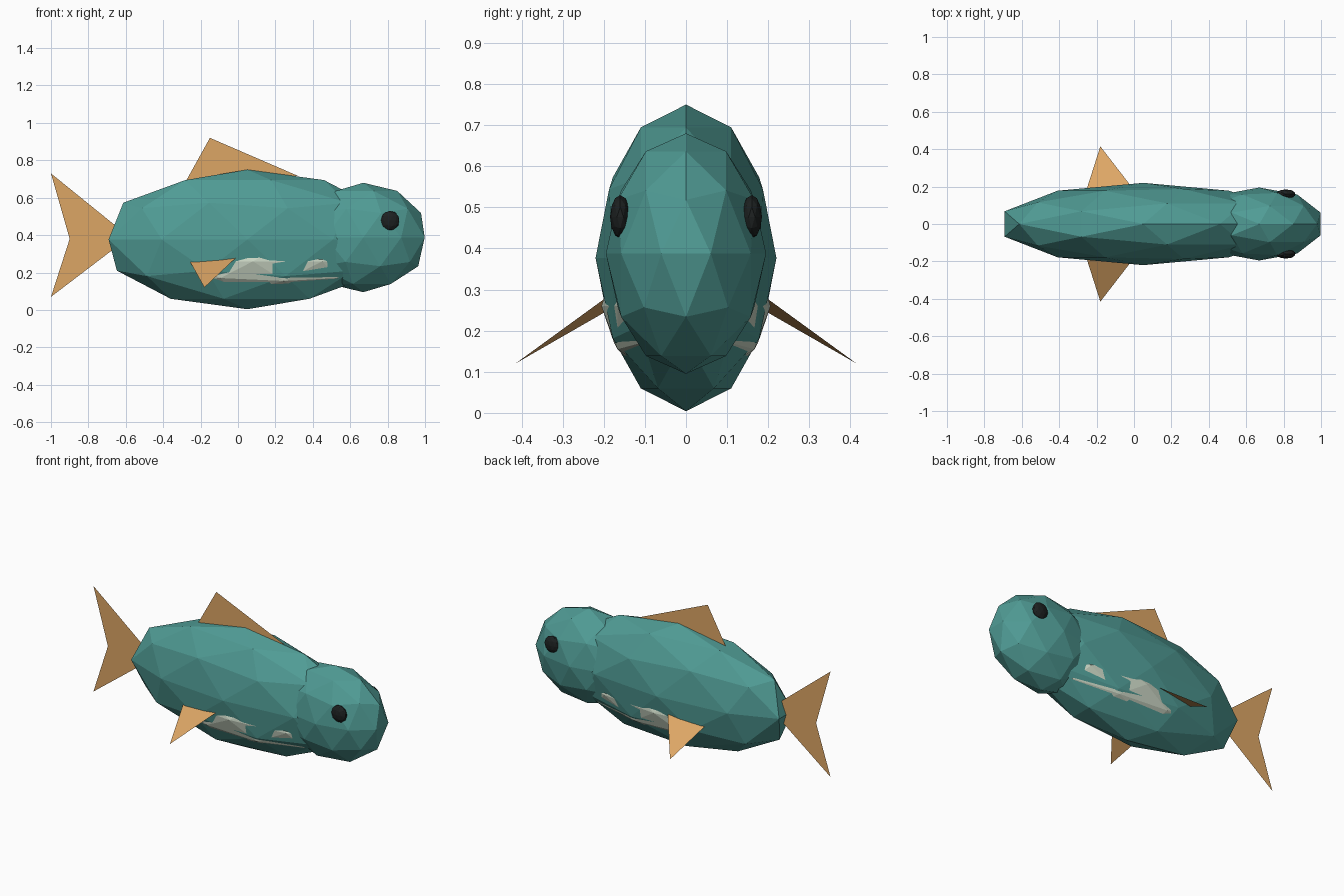
import bpy

if "Cube" in bpy.data.objects:
    bpy.data.objects.remove(bpy.data.objects["Cube"])


def material(name, rgb):
    m = bpy.data.materials.new(name)
    m.diffuse_color = (*rgb, 1)
    m.use_nodes = True
    m.node_tree.nodes["Principled BSDF"].inputs["Base Color"].default_value = m.diffuse_color
    return m


teal = material("teal", (0.08, 0.33, 0.30))
orange = material("orange", (0.72, 0.38, 0.13))
pale = material("pale", (0.60, 0.68, 0.56))
black = material("black", (0.012, 0.015, 0.015))


def ellipsoid(name, centre, radii, mat):
    """Low-poly faceted ellipsoid."""
    bpy.ops.mesh.primitive_ico_sphere_add(subdivisions=2, radius=1, location=centre)
    ob = bpy.context.object
    ob.name = name
    ob.scale = radii
    bpy.ops.object.transform_apply(location=False, rotation=False, scale=True)
    ob.data.materials.append(mat)
    return ob


def fin(name, outline):
    """Flat fin made of one polygon."""
    me = bpy.data.meshes.new(name)
    me.from_pydata(outline, [], [range(len(outline))])
    me.materials.append(orange)
    ob = bpy.data.objects.new(name, me)
    bpy.context.collection.objects.link(ob)
    return ob


# Body, head and pale belly patch
ellipsoid("body", (0.05, 0, 0.377), (0.78, 0.22, 0.373), teal)
ellipsoid("head", (0.67, 0, 0.3875), (0.345, 0.195, 0.2925), teal)
ellipsoid("belly", (0.08, 0, 0.26), (0.63, 0.206, 0.20), pale)

# Tail and dorsal fin in the centre plane
fin("tail_fin", [(x, 0, z) for x, z in
                 [(-0.58, 0.39), (-1, 0.73), (-0.90, 0.38), (-1, 0.07)]])
fin("dorsal_fin", [(x, 0, z) for x, z in
                   [(-0.30, 0.65), (0.32, 0.717), (-0.15, 0.92)]])

# Paired eyes and side fins
for side, s in (("right", -1), ("left", 1)):
    ellipsoid(side + "_eye", (0.812, s * 0.16, 0.477), (0.052, 0.025, 0.053), black)
    fin(side + "_side_fin", [(-0.01, s * 0.195, 0.28),
                             (-0.255, s * 0.18, 0.255),
                             (-0.18, s * 0.415, 0.12)])
